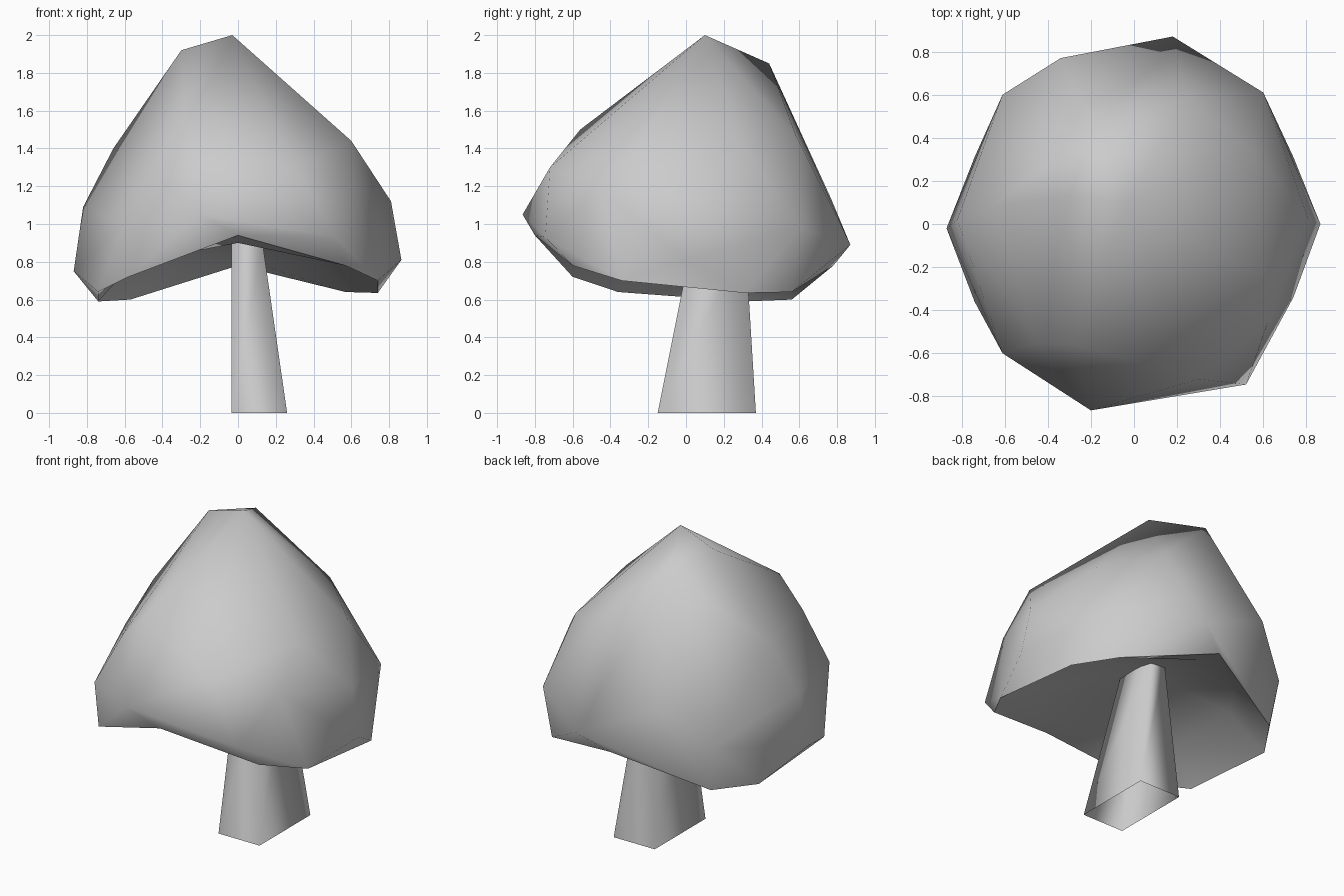
import bpy
import bmesh
from math import radians

default_cube = bpy.data.objects.get("Cube")
if default_cube:
    bpy.data.objects.remove(default_cube, do_unlink=True)


def make_material(name, colour):
    material = bpy.data.materials.new(name)
    material.use_nodes = True
    material.diffuse_color = colour
    material.node_tree.nodes["Principled BSDF"].inputs["Base Color"].default_value = colour
    return material


def finish(bm, name, material, sharp_angle):
    bmesh.ops.recalc_face_normals(bm, faces=bm.faces[:])
    mesh = bpy.data.meshes.new(name)
    bm.to_mesh(mesh)
    bm.free()
    mesh.materials.append(material)
    part = bpy.data.objects.new(name, mesh)
    bpy.context.collection.objects.link(part)
    bpy.ops.object.select_all(action="DESELECT")
    bpy.context.view_layer.objects.active = part
    part.select_set(True)
    bpy.ops.object.shade_smooth_by_angle(angle=radians(sharp_angle))
    return part


grey = make_material("plain grey", (0.6, 0.6, 0.6, 1))

# Crown: a faceted dome wrapped around a few corner points
rim = [
    (.74, -.34, .7), (.74, .31, .635), (.57, .56, .64), (0, .78, .78),
    (-.57, .56, .6), (-.74, .31, .59), (-.74, -.36, .64), (-.58, -.6, .72),
    (0, -.8, .94), (.57, -.6, .78),
]
dome = [
    # widest band
    (.865, 0, .81), (.6, .61, .98), (.18, .87, .89), (-.61, .6, .9),
    (-.87, -.02, .75), (-.61, -.6, 1), (-.2, -.865, 1.05), (.52, -.745, .93),
    # shoulders
    (.81, .02, 1.12), (.25, .585, 1.46), (.56, .33, 1.36), (-.34, .77, 1.13),
    (-.82, .02, 1.09), (-.66, .08, 1.4), (-.45, -.55, 1.32), (-.28, -.56, 1.5),
    (.3, -.72, 1.3), (.62, -.46, 1.2), (.6, -.24, 1.44),
    # peak
    (-.03, .1, 2), (-.3, .13, 1.92), (-.18, .44, 1.85),
]
bm = bmesh.new()
rim_verts = {bm.verts.new(p) for p in rim}
for p in dome:
    bm.verts.new(p)
bmesh.ops.convex_hull(bm, input=bm.verts[:])
bmesh.ops.delete(bm, geom=[v for v in bm.verts if not v.link_faces], context="VERTS")

# Open the bottom of the dome, then line it with steep inner walls and a ceiling
bottom = [f for f in bm.faces if all(v in rim_verts for v in f.verts)]
bmesh.ops.delete(bm, geom=bottom, context="FACES")
open_edges = [e for e in bm.edges if e.is_boundary]
inner = {}
for v in {v for e in open_edges for v in e.verts}:
    inner[v] = bm.verts.new((v.co.x * .72, v.co.y * .76, max(.82, v.co.z - .04)))
hub = bm.verts.new((.05, .17, .91))
for edge in open_edges:
    a, b = edge.verts
    bm.faces.new((a, b, inner[b], inner[a]))
    bm.faces.new((inner[a], inner[b], hub))
    edge.smooth = False
finish(bm, "crown", grey, 60)

# Trunk: a four-sided taper, open at the base
bm = bmesh.new()
base = [bm.verts.new((x, y, 0)) for x, y in
        ((-.035, -.15), (.26, -.15), (.26, .37), (-.035, .37))]
top = [bm.verts.new((x, y, .9)) for x, y in
       ((-.035, .03), (.13, .03), (.13, .315), (.03, .315))]
for i in range(len(base)):
    j = (i + 1) % len(base)
    bm.faces.new((base[i], base[j], top[j], top[i]))
finish(bm, "trunk", grey, 100)
